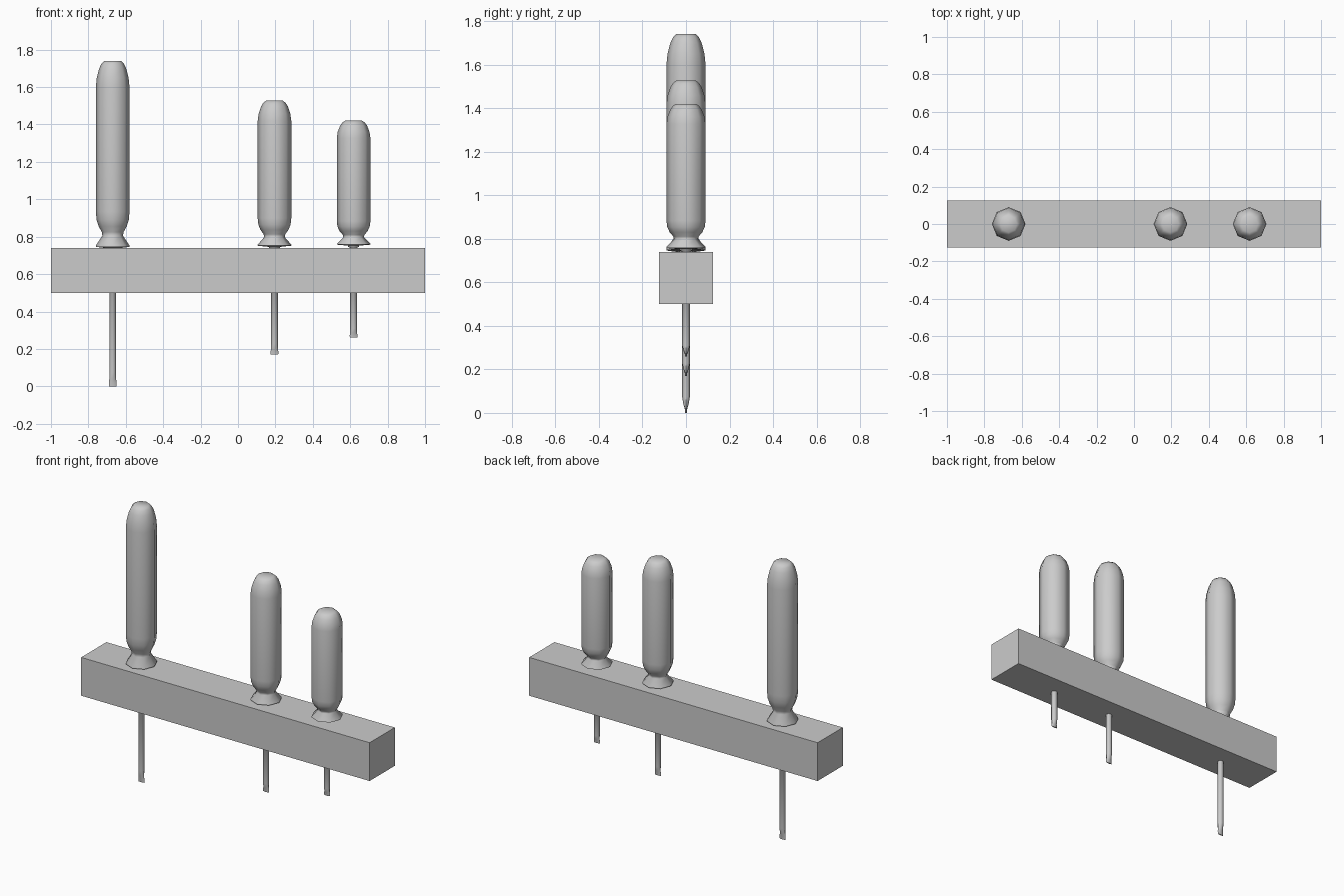
import bpy, bmesh, math

if "Cube" in bpy.data.objects:
    bpy.data.objects.remove(bpy.data.objects["Cube"], do_unlink=True)

grey = bpy.data.materials.new("plain_grey")
grey.use_nodes = True
COLOUR = (0.6, 0.6, 0.6, 1)
grey.diffuse_color = COLOUR
grey.node_tree.nodes["Principled BSDF"].inputs["Base Color"].default_value = COLOUR


def finish(name, bm, smooth=None):
    bmesh.ops.recalc_face_normals(bm, faces=bm.faces)
    mesh = bpy.data.meshes.new(name)
    bm.to_mesh(mesh)
    bm.free()
    mesh.materials.append(grey)
    obj = bpy.data.objects.new(name, mesh)
    bpy.context.collection.objects.link(obj)
    if smooth:
        bpy.ops.object.select_all(action="DESELECT")
        obj.select_set(True)
        bpy.context.view_layer.objects.active = obj
        bpy.ops.object.shade_smooth_by_angle(angle=math.radians(smooth))
    return obj


def loft(name, rings, sides, smooth):
    """Stack elliptical rings (x radius, y radius, z) and cap both ends."""
    bm = bmesh.new()
    loops = []
    for rx, ry, z in rings:
        angles = [math.tau * i / sides for i in range(sides)]
        loops.append([bm.verts.new((rx * math.cos(a), ry * math.sin(a), z)) for a in angles])
    for low, high in zip(loops, loops[1:]):
        for i in range(sides):
            j = (i + 1) % sides
            bm.faces.new((low[i], low[j], high[j], high[i]))
    bm.faces.new(loops[0])
    bm.faces.new(loops[-1])
    return finish(name, bm, smooth)


# Rack block
bm = bmesh.new()
bmesh.ops.create_cube(bm, size=1)
bmesh.ops.scale(bm, vec=(2, 0.25, 0.24), verts=bm.verts)
bmesh.ops.translate(bm, vec=(0, 0, 0.62), verts=bm.verts)
finish("rack_block", bm)

# Handle: flared guard, narrow neck, long grip with a rounded end
HANDLE = [(0.03, 0.738), (0.09, 0.746), (0.09, 0.753), (0.055, 0.805), (0.058, 0.825),
          (0.075, 0.855), (0.086, 0.89), (0.09, 0.935), (0.09, 1.6), (0.085, 1.65),
          (0.072, 1.7), (0.06, 1.725), (0.045, 1.74)]

# Blade: flat tip, then a round shaft running up into the handle
BLADE = [(0.02, 0.004, 0), (0.021, 0.006, 0.02), (0.018, 0.012, 0.04),
         (0.018, 0.018, 0.075), (0.018, 0.018, 0.72), (0.03, 0.03, 0.73), (0.03, 0.03, 0.745)]

# Three drivers of one design, shortened along their length
for size, x, bottom, length in (("long", -0.67, 0, 1), ("medium", 0.195, 0.17, 0.78),
                                ("short", 0.618, 0.26, 0.667)):
    handle = loft(size + "_handle", [(r, r, z) for r, z in HANDLE], 8, 50)
    blade = loft(size + "_blade", BLADE, 8, 50)
    for part in (handle, blade):
        part.location = (x, 0, bottom)
        part.scale.z = length
